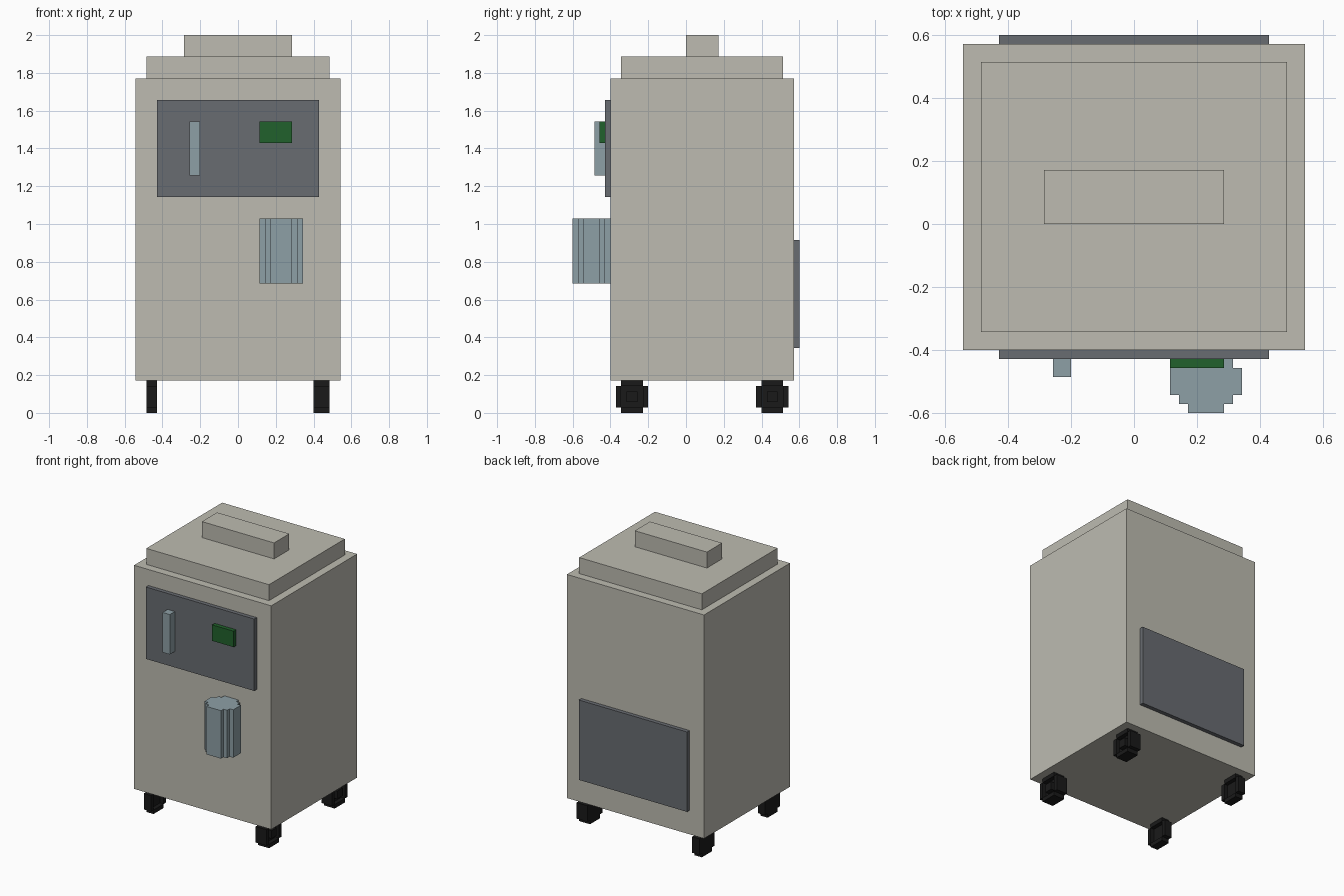
import bpy
import bmesh

U = 2 / 70  # the model sits on a regular grid of this step

cube = bpy.data.objects.get("Cube")
if cube:
    bpy.data.objects.remove(cube)


def material(name, color):
    m = bpy.data.materials.new(name)
    m.use_nodes = True
    m.diffuse_color = (*color, 1)
    m.node_tree.nodes["Principled BSDF"].inputs["Base Color"].default_value = (*color, 1)
    return m


BEIGE = material("warm_grey_shell", (0.51, 0.50, 0.44))
GREY = material("dark_grey_panel", (0.14, 0.15, 0.165))
BLUE = material("pale_blue_plastic", (0.27, 0.35, 0.38))
GREEN = material("green_screen", (0.015, 0.12, 0.025))
BLACK = material("black_rubber", (0.01, 0.01, 0.01))


def finish(name, bm, mat):
    bmesh.ops.recalc_face_normals(bm, faces=bm.faces)
    mesh = bpy.data.meshes.new(name)
    bm.to_mesh(mesh)
    bm.free()
    mesh.materials.append(mat)
    obj = bpy.data.objects.new(name, mesh)
    bpy.context.collection.objects.link(obj)
    return obj


def box(name, x, y, z, mat):
    """Box between grid limits on each axis."""
    bm = bmesh.new()
    bmesh.ops.create_cube(bm, size=1)
    for v in bm.verts:
        v.co = [U * (lim[0] if c < 0 else lim[1]) for c, lim in zip(v.co, (x, y, z))]
    return finish(name, bm, mat)


def prism(name, points, axis, start, end, mat):
    """Extrude a grid outline along x or z."""
    def place(a, b, c):
        return (c * U, a * U, b * U) if axis == "x" else (a * U, b * U, c * U)
    bm = bmesh.new()
    face = bm.faces.new([bm.verts.new(place(a, b, start)) for a, b in points])
    new = bmesh.ops.extrude_face_region(bm, geom=[face])["geom"]
    for v in new:
        if isinstance(v, bmesh.types.BMVert):
            v.co["xyz".index(axis)] = end * U
    return finish(name, bm, mat)


def stepped(quarter, ca, cb):
    """Mirror one stepped quarter outline into a closed loop."""
    right = quarter + [(a, -b) for a, b in reversed(quarter)]
    loop = right + [(-a, -b) for a, b in right]
    return [(ca + a, cb + b) for a, b in loop]


# Cabinet, lid and handle
box("cabinet", (-19, 19), (-14, 20), (6, 62), BEIGE)
box("lid", (-17, 17), (-12, 18), (62, 66), BEIGE)
box("lid_handle", (-10, 10), (0, 6), (66, 70), BEIGE)

# Panels and controls
box("control_panel", (-15, 15), (-15, -14), (40, 58), GREY)
box("rear_panel", (-15, 15), (20, 21), (12, 32), GREY)
box("gauge", (-9, -7), (-17, -15), (44, 54), BLUE)
box("screen", (4, 10), (-16, -15), (50, 54), GREEN)

# Stepped round bottle
prism("bottle", stepped([(2, 3.5), (2, 2.5), (3, 2.5), (3, 1.5), (4, 1.5)], 8, -17.5),
      "z", 24, 36, BLUE)

# Casters: a stepped core, with a rim of four blocks around each recess
CROSS = [(2, 3), (2, 2), (3, 2)]
for end, cy in (("front", -10), ("rear", 16 - 0)):
    for side, x0, x1 in (("left", 14, 17), ("right", -17, -15)):
        name = f"{end}_{side}_caster"
        prism(name, stepped(CROSS, cy, 3), "x", x0, x1 - 1, BLACK)
        for s, tag in ((-1, "a"), (1, "b")):
            ys = sorted((cy + 2 * s, cy + 3 * s))
            zs = sorted((3 + 2 * s, 3 + 3 * s))
            box(f"{name}_side_rim_{tag}", (x1 - 1, x1), ys, (1, 5), BLACK)
            box(f"{name}_tread_rim_{tag}", (x1 - 1, x1), (cy - 2, cy + 2), zs, BLACK)
        # Hub at the middle of the recess
        if side == "left":
            box(f"{name}_hub", (x1 - 1, x1), (cy - 1, cy + 1), (2, 4), BLACK)
